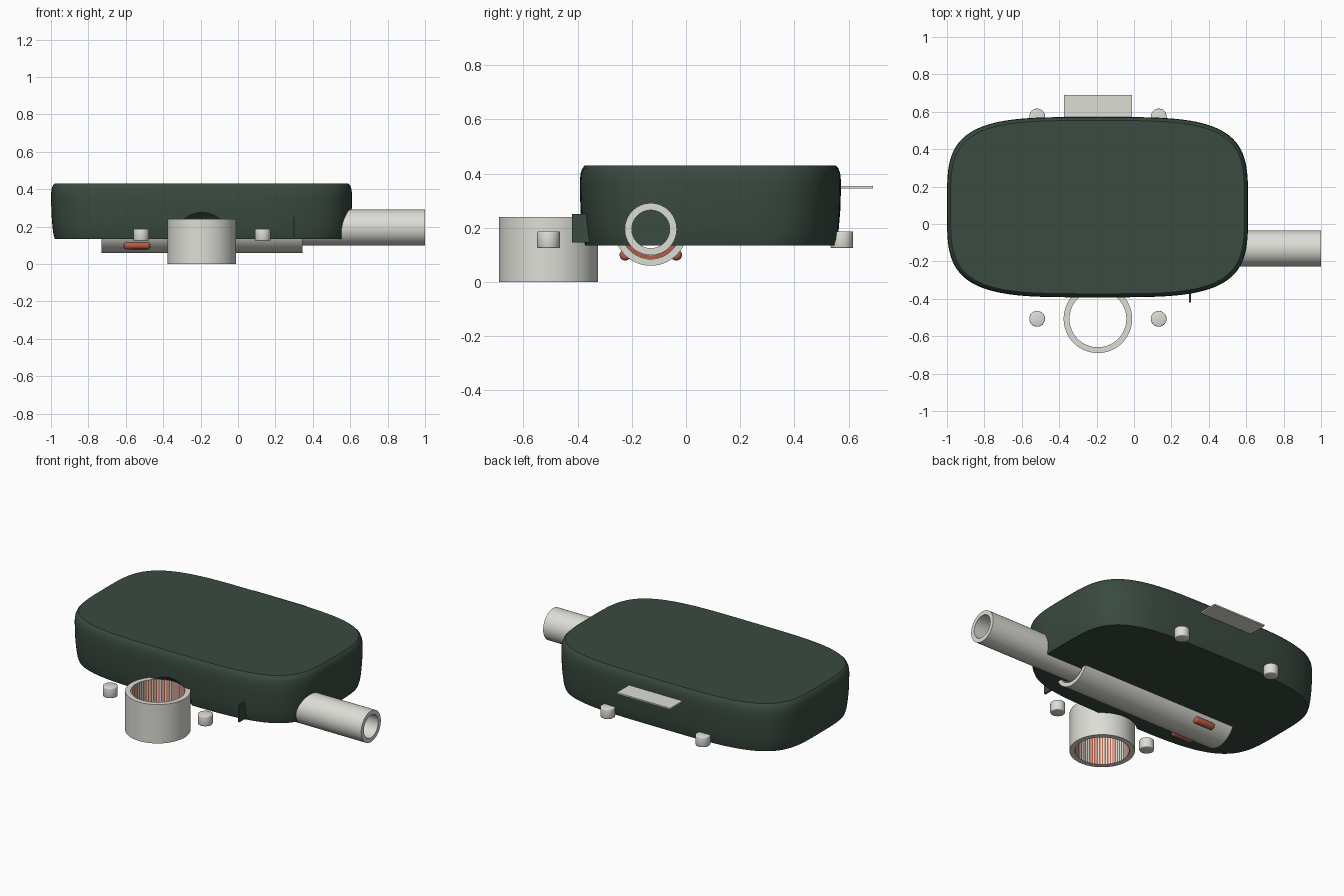
import bpy
import bmesh
import math
from mathutils import Matrix

scene_cube = bpy.data.objects.get("Cube")
if scene_cube:
    bpy.data.objects.remove(scene_cube, do_unlink=True)


def material(name, rgb):
    mat = bpy.data.materials.new(name)
    mat.use_nodes = True
    colour = (*rgb, 1)
    mat.diffuse_color = colour
    bsdf = next(n for n in mat.node_tree.nodes if n.type == "BSDF_PRINCIPLED")
    bsdf.inputs["Base Color"].default_value = colour
    bsdf.inputs["Roughness"].default_value = 0.7
    return mat


green = material("dark green", (0.041, 0.069, 0.05))
grey = material("light warm grey", (0.72, 0.73, 0.67))
orange = material("burnt orange", (0.5, 0.11, 0.06))


def make_object(name, bm, *mats):
    bmesh.ops.recalc_face_normals(bm, faces=bm.faces)
    mesh = bpy.data.meshes.new(name)
    bm.to_mesh(mesh)
    bm.free()
    obj = bpy.data.objects.new(name, mesh)
    bpy.context.collection.objects.link(obj)
    for mat in mats:
        mesh.materials.append(mat)
    return obj


def activate(obj):
    bpy.ops.object.select_all(action="DESELECT")
    obj.select_set(True)
    bpy.context.view_layer.objects.active = obj


def smooth(obj, angle=35):
    activate(obj)
    bpy.ops.object.shade_smooth_by_angle(angle=math.radians(angle))


def bevel(obj, width, segments):
    activate(obj)
    mod = obj.modifiers.new("rounding", "BEVEL")
    mod.width, mod.segments = width, segments
    mod.limit_method = "ANGLE"
    bpy.ops.object.modifier_apply(modifier=mod.name)


ALONG_X = Matrix.Rotation(math.pi / 2, 4, "Y")


def cylinder(name, radius, length, centre, mat, turn=Matrix(), sides=48):
    bm = bmesh.new()
    bmesh.ops.create_cone(bm, cap_ends=True, segments=sides, radius1=radius,
                          radius2=radius, depth=length,
                          matrix=Matrix.Translation(centre) @ turn)
    return make_object(name, bm, mat)


def box(name, low, high, mat):
    size = [b - a for a, b in zip(low, high)]
    centre = [(a + b) / 2 for a, b in zip(low, high)]
    bm = bmesh.new()
    bmesh.ops.create_cube(bm, size=1, matrix=Matrix.Translation(centre)
                          @ Matrix.Diagonal((*size, 1)))
    return make_object(name, bm, mat)


def tube(name, outer, inner, length, centre, turn=Matrix(), main=grey,
         lined=False, sides=128):
    """Open pipe; a lined one has orange ribs along its inner wall."""
    bm = bmesh.new()
    h = length / 2
    profile = [(outer, -h), (outer, h), (inner, h), (inner, -h)]
    rings = []
    for i in range(sides):
        a = math.tau * i / sides
        rings.append([bm.verts.new((r * math.cos(a), r * math.sin(a), z))
                      for r, z in profile])
    for i in range(sides):
        here, after = rings[i], rings[(i + 1) % sides]
        for k in range(4):
            j = (k + 1) % 4
            face = bm.faces.new((here[k], after[k], after[j], here[j]))
            if lined and k == 2:
                face.material_index = i % 2
    bm.transform(Matrix.Translation(centre) @ turn)
    smooth(make_object(name, bm, main, orange))


# Rounded housing: stacked superellipse outlines (height, inset)
levels = [(0.135, 0.02), (0.16, 0.013), (0.20, 0.008), (0.26, 0.003),
          (0.32, 0.001), (0.37, 0.0), (0.40, 0.003), (0.42, 0.01), (0.43, 0.019)]
SIDES = 160
MID_X, MID_Y, HALF_X, HALF_Y = -0.195, 0.09, 0.805, 0.482
POWER = 0.513


def signed_power(v):
    return math.copysign(abs(v) ** POWER, v)


bm = bmesh.new()
loops = []
for z, inset in levels:
    loop = []
    for i in range(SIDES):
        a = math.tau * (i + 0.5) / SIDES
        loop.append(bm.verts.new((MID_X + (HALF_X - inset) * signed_power(math.cos(a)),
                                  MID_Y + (HALF_Y - inset) * signed_power(math.sin(a)), z)))
    loops.append(loop)
for low, high in zip(loops, loops[1:]):
    for i in range(SIDES):
        j = (i + 1) % SIDES
        bm.faces.new((low[i], low[j], high[j], high[i]))
bm.faces.new(loops[0])
bm.faces.new(loops[-1])
housing = make_object("housing", bm, green)

# Blind bore for the outlet pipe, and a domed hollow above the upright collar
AXIS_Y, AXIS_Z = -0.13, 0.195
COLLAR = (-0.193, -0.507, 0.12)
bore_cutter = cylinder("bore_cutter", 0.072, 1.7, (0.12, AXIS_Y, AXIS_Z), green, ALONG_X)
bm = bmesh.new()
bmesh.ops.create_uvsphere(bm, u_segments=48, v_segments=24, radius=0.195,
                          matrix=Matrix.Translation(COLLAR))
dome_cutter = make_object("dome_cutter", bm, green)
for cutter in (bore_cutter, dome_cutter):
    cutter.hide_render = True
    activate(housing)
    cut = housing.modifiers.new("hollow", "BOOLEAN")
    cut.operation, cut.solver, cut.object = "DIFFERENCE", "EXACT", cutter
    bpy.ops.object.modifier_apply(modifier=cut.name)
    bpy.data.objects.remove(cutter, do_unlink=True)
smooth(housing, 30)

# Pipes: long outlet, wider lined sleeve beneath the housing, upright collar
tube("outlet_pipe", 0.096, 0.07, 1.3, (0.35, AXIS_Y, AXIS_Z), ALONG_X)
tube("sleeve_pipe", 0.135, 0.11, 1.075, (-0.1925, AXIS_Y, AXIS_Z), ALONG_X)
tube("sleeve_liner", 0.1095, 0.0965, 1.0, (-0.1925, AXIS_Y, AXIS_Z), ALONG_X,
     main=orange)
tube("upright_collar", 0.183, 0.152, 0.24, COLLAR, lined=True)

# Rounded pads on both sides of the sleeve
for side, label in ((-1, "front"), (1, "back")):
    pad = cylinder(label + "_pad", 0.021, 0.14, (-0.54, AXIS_Y + side * 0.094, 0.1),
                   orange, ALONG_X, 24)
    bevel(pad, 0.014, 4)
    smooth(pad, 40)

# Four pegs around the housing
for y, row in ((-0.507, "front"), (0.575, "back")):
    for x, label in ((-0.518, "right"), (0.132, "left")):
        peg = cylinder(f"{row}_{label}_peg", 0.042, 0.062, (x, y, 0.156), grey)
        bevel(peg, 0.005, 2)
        smooth(peg, 50)

# Rear shelf and small front fin
box("rear_shelf", (-0.375, 0.5, 0.345), (-0.01, 0.69, 0.354), grey)
box("front_fin", (0.294, -0.42, 0.145), (0.304, -0.34, 0.25), green)
